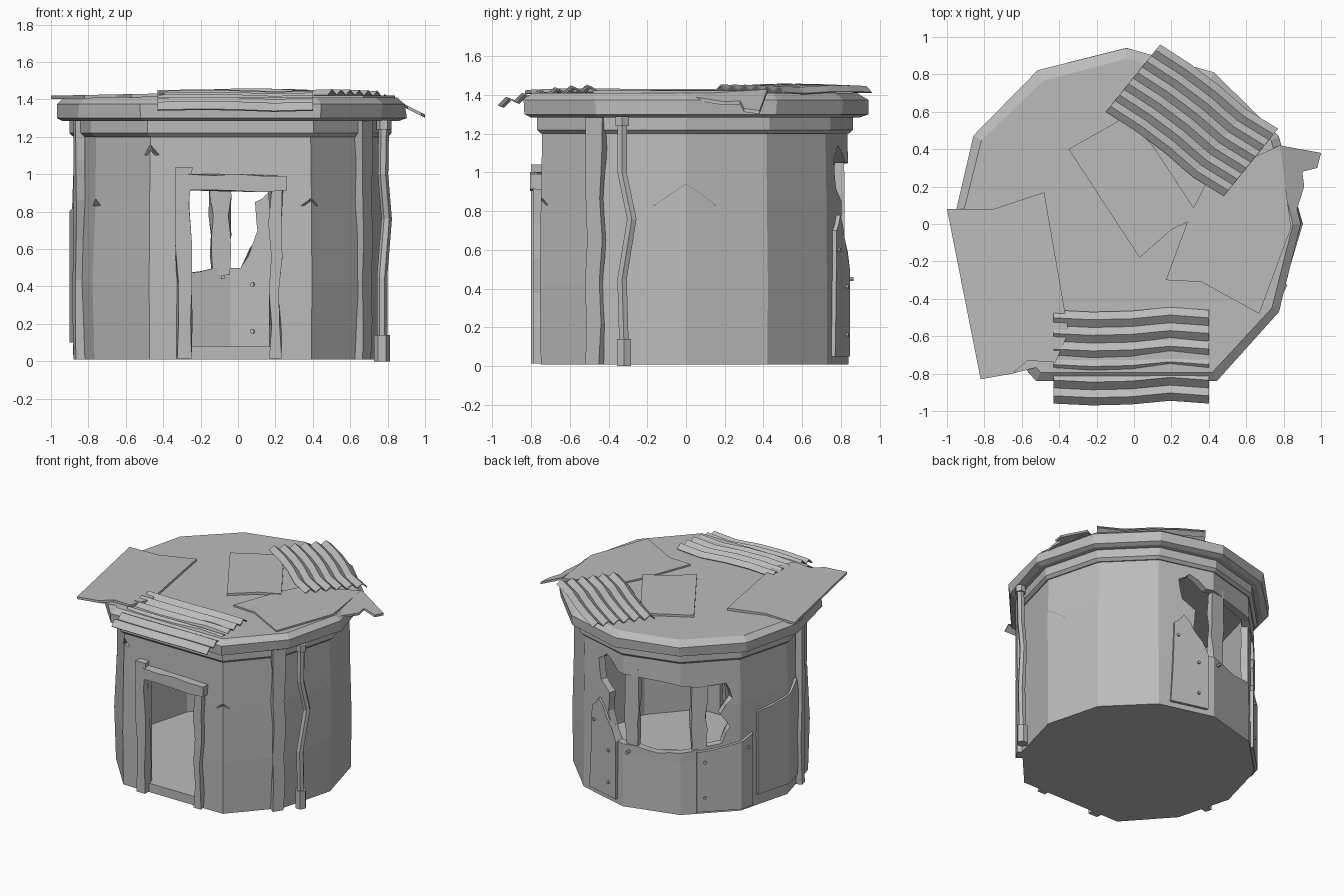
import bpy, bmesh, random
from math import sin, cos, radians, pi
from mathutils import Vector as V

random.seed(4)
if "Cube" in bpy.data.objects:
    bpy.data.objects.remove(bpy.data.objects["Cube"])

grey = bpy.data.materials.new("weathered grey")
grey.use_nodes = True
grey.diffuse_color = (0.5, 0.5, 0.5, 1)
grey.node_tree.nodes["Principled BSDF"].inputs["Base Color"].default_value = (0.5, 0.5, 0.5, 1)

CX, R, THICK = -0.04, 0.84, 0.06
# Corners of the hut: twelve-sided with one wide flat front
CORNERS = [(a, 1.03 if a in (240, 300) else 1.0) for a in range(0, 360, 30) if a != 270]


def jit(s):
    return random.uniform(-s, s)


def polar(angle, r, z):
    return V((CX + r * cos(radians(angle)), r * sin(radians(angle)), z))


def hut_ring(r, z, jitter=0.0):
    return [polar(a, r * f + (jit(jitter) if f == 1 else 0), z) for a, f in CORNERS]


def circle(x, y, z, r, n=6):
    return [V((x + r * cos(2 * pi * i / n), y + r * sin(2 * pi * i / n), z)) for i in range(n)]


def wall_radius(angle):
    # distance from the axis to the flat wall at this angle
    d = V((cos(radians(angle)), sin(radians(angle))))
    pts = [V((f * R * cos(radians(a)), f * R * sin(radians(a)))) for a, f in CORNERS]
    best = 9
    for p, q in zip(pts, pts[1:] + pts[:1]):
        n = V((q.y - p.y, p.x - q.x)).normalized()
        if n.dot(d) > 0.01:
            best = min(best, n.dot(p) / n.dot(d))
    return best


def finish(name, bm):
    bmesh.ops.recalc_face_normals(bm, faces=bm.faces)
    mesh = bpy.data.meshes.new(name)
    bm.to_mesh(mesh)
    bm.free()
    mesh.materials.append(grey)
    obj = bpy.data.objects.new(name, mesh)
    bpy.context.collection.objects.link(obj)
    return obj


def loft(name, rings, loop=False):
    # skin a series of rings; ends are capped unless it loops round
    bm = bmesh.new()
    rows = [[bm.verts.new(p) for p in ring] for ring in rings]
    pairs = list(zip(rows, rows[1:])) + ([(rows[-1], rows[0])] if loop else [])
    n = len(rows[0])
    for a, b in pairs:
        for i in range(n):
            j = (i + 1) % n
            bm.faces.new((a[i], a[j], b[j], b[i]))
    if not loop:
        bm.faces.new(rows[0][::-1])
        bm.faces.new(rows[-1])
    bmesh.ops.triangulate(bm, faces=[f for f in bm.faces if len(f.verts) > 4])
    return finish(name, bm)


def wedge(outline):
    # radial cutter from an outline of (angle, height)
    return loft("cutter", [[polar(a, r, z) for a, z in outline] for r in (0.6, 1.15)])


def boolean(obj, cutter, mode="DIFFERENCE"):
    mod = obj.modifiers.new("cut", "BOOLEAN")
    mod.operation, mod.object, mod.solver = mode, cutter, "EXACT"
    cutter.hide_render = True
    bpy.context.view_layer.objects.active = obj
    bpy.ops.object.modifier_apply(modifier=mod.name)
    bpy.data.objects.remove(cutter)


def beam(name, start, end, side, depth, segs=5, rough=0.012):
    # rough timber between two points
    start, end, side, depth = V(start), V(end), V(side) / 2, V(depth) / 2
    rings = []
    for i in range(segs + 1):
        c = start.lerp(end, i / segs)
        rings.append([c + side * (s + jit(rough) / side.length) + depth * t
                      for s, t in ((-1, -1), (1, -1), (1, 1), (-1, 1))])
    return loft(name, rings)


def wall_post(name, angle, r, z0, z1, w, d):
    a = radians(angle)
    return beam(name, polar(angle, r, z0), polar(angle, r, z1),
                (-sin(a) * w, cos(a) * w, 0), (cos(a) * d, sin(a) * d, 0), 6)


# Hollow wall with floor
wall = loft("wall", [hut_ring(R, 0.01), hut_ring(R + 0.005, 0.42, 0.012), hut_ring(R, 0.85, 0.008),
                     hut_ring(R - 0.01, 1.29), hut_ring(R - THICK, 1.29), hut_ring(R - THICK, 0.08)])

# Doorway and broken opening at the back
boolean(wall, beam("cutter", (-0.035, -1, 0.5), (-0.035, -0.55, 0.5), (0.45, 0, 0), (0, 0, 0.84), 1, 0))
hole = [(86, .5), (79, .7), (80, .85), (73, .92), (71, 1.08), (77, 1.14), (86, 1.05), (100, 1.04),
        (115, 1.03), (128, 1.0), (143, 1.02), (146, .9), (140, .78), (145, .68), (141, .55),
        (125, .5), (108, .47), (96, .5)]
boolean(wall, wedge(hole))

# Chipped notches
for a, z, half, h in ((0, .83, 13, .13), (240, 1.1, 4, .08), (210, .83, 4, .05), (300, .83, 4, .05)):
    bm = bmesh.new()
    tips = [polar(b, wall_radius(b) + .01, zz) for b, zz in ((a - half, z), (a + half, z), (a, z + h))]
    bm_verts = [bm.verts.new(p) for p in tips + [polar(a, wall_radius(a) - .05, z + .01)]]
    bmesh.ops.convex_hull(bm, input=bm_verts)
    boolean(wall, finish("cutter", bm))

# Patch panels wrapped on the wall
panels = {
    "rear_panel": [(128, .03), (128, .5), (142, .53), (157, .6), (157, .03)],
    "side_panel": [(160, .1), (160, .75), (175, .78), (190, .86), (194, .6), (191, .1)],
    "corner_panel": [(66, .05), (68, .7), (73, .78), (79, .66), (86, .5), (86, .05)],
}
for name, outline in panels.items():
    shell = loft(name, [hut_ring(r, z) for r, z in ((R + .022, 0), (R + .022, 1.2), (R - .03, 1.2), (R - .03, 0))], True)
    boolean(shell, wedge(outline), "INTERSECT")

# Bolts through the back wall
for i, (a, z) in enumerate(((93, .45), (81, .41), (81, .16), (132, .42), (132, .14), (154, .5), (70, .6))):
    r = wall_radius(a)
    t = radians(a)
    rings = [[polar(a, rr, z) + V((-sin(t) * cos(k * pi / 3), cos(t) * cos(k * pi / 3), sin(k * pi / 3))) * .012
              for k in range(6)] for rr in (r - .08, r + .035)]
    loft("bolt_%d" % i, rings)

# Band under the eaves and roof slab
loft("eaves_band", [hut_ring(r, z) for r, z in ((R, 1.2), (R + .022, 1.22), (R + .022, 1.29), (R - .04, 1.29), (R - .04, 1.2))], True)
loft("roof", [hut_ring(.9, 1.285), hut_ring(.935, 1.3, .01), hut_ring(.94, 1.375, .012), hut_ring(.89, 1.41, .008)])

# Door frame
beam("door_post_left", (-.29, -.765, .015), (-.29, -.765, 1.04), (.075, 0, 0), (0, .07, 0))
beam("door_post_right", (.2, -.76, .015), (.2, -.76, .92), (.06, 0, 0), (0, .06, 0))
beam("door_lintel", (-.27, -.77, .955), (.26, -.77, .95), (0, 0, .085), (0, .07, 0), 4, .008)

# Upright battens and posts in the broken opening
wall_post("batten_right", 327, .845, .01, 1.29, .085, .06)
wall_post("batten_left", 194, .835, .01, 1.29, .06, .05)
wall_post("opening_post_a", 94, .79, .46, 1.1, .1, .05)
wall_post("opening_post_b", 129, .78, .46, 1.08, .11, .05)

# Bent drain pipe
path = ((.77, -.32, .1), (.77, -.33, .45), (.795, -.28, .76), (.775, -.33, 1.0), (.78, -.33, 1.29))
loft("drain_pipe", [circle(x, y, z, .028) for x, y, z in path])
loft("pipe_foot", [circle(.77, -.32, z, .042) for z in (0, .14)])
loft("pipe_collar", [circle(.78, -.33, z, .04) for z in (1.24, 1.29)])


def plate(name, pts, z, slope=(0, 0), pivot=(0, 0)):
    top = [V((x, y, z + slope[0] * (x - pivot[0]) + slope[1] * (y - pivot[1]))) for x, y in pts]
    loft(name, [[p - V((0, 0, .018)) for p in top], top])


# Flat roof patches
plate("roof_patch_left", [(-1, .08), (-.75, .08), (-.48, .17), (-.35, -.58), (-.42, -.74), (-.57, -.73),
                          (-.65, -.8), (-.82, -.83)], 1.428, (.02, 0), (-.6, 0))
plate("roof_patch_middle", [(-.35, .4), (-.05, .57), (.1, .42), (.35, .04), (.2, -.03), (.03, -.18)], 1.427)
plate("roof_patch_right", [(.17, -.3), (.36, -.31), (.67, -.48), (.84, -.02), (.78, .42), (.4, .25), (.3, .05)], 1.422)
plate("roof_patch_flap", [(.84, -.02), (.91, .2), (.9, .28), (.98, .3), (1, .38), (.78, .42)], 1.42, (-.5, 0), (.8, 0))


def corrugated(name, origin, along, across, z, drop, waves=6, segs=4):
    along, across = V(along), V(across)
    bm = bmesh.new()
    rows = []
    for i in range(segs + 1):
        shift = (0, .02, .01, -.03, 0)[i]
        row = []
        for j in range(2 * waves + 1):
            t = j / (2 * waves)
            p = V(origin) + along * (i / segs) + across * (t + shift)
            row.append(bm.verts.new((p.x, p.y, z - drop * t * t + (.015 if j % 2 else -.015) + shift * .2)))
        rows.append(row)
    for a, b in zip(rows, rows[1:]):
        for j in range(2 * waves):
            bm.faces.new((a[j], a[j + 1], b[j + 1], b[j]))
    obj = finish(name, bm)
    mod = obj.modifiers.new("thickness", "SOLIDIFY")
    mod.thickness = .008


# Corrugated roof sheets
corrugated("corrugated_front", (-.43, -.46), (.83, 0), (0, -.5), 1.435, .075)
corrugated("corrugated_back", (-.15, .6), (.63, -.45), (.29, .36), 1.44, .01)
